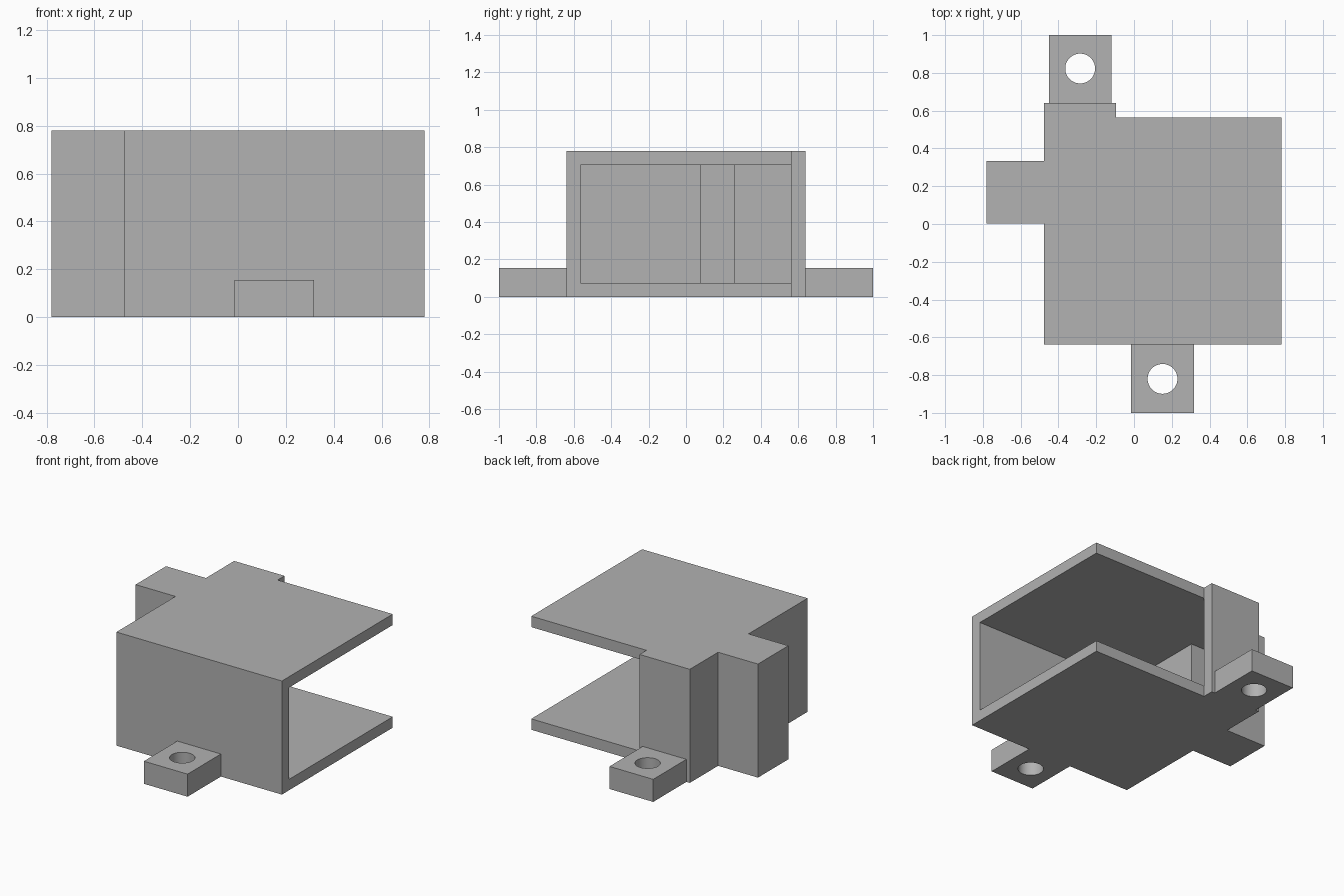
import bpy, bmesh

cube = bpy.data.objects.get("Cube")
if cube:
    bpy.data.objects.remove(cube, do_unlink=True)

grey = bpy.data.materials.new("mid_grey")
grey.use_nodes = True
colour = (0.445, 0.445, 0.445, 1)
grey.diffuse_color = colour
grey.node_tree.nodes["Principled BSDF"].inputs["Base Color"].default_value = colour

WALL = 0.075
HEIGHT = 0.78
TAB_HEIGHT = 0.155


def prism(name, outline, z0, z1):
    """Extrude a plan outline between two heights."""
    bm = bmesh.new()
    face = bm.faces.new([bm.verts.new((x, y, z0)) for x, y in outline])
    top = bmesh.ops.extrude_face_region(bm, geom=[face])["geom"]
    verts = [v for v in top if isinstance(v, bmesh.types.BMVert)]
    bmesh.ops.translate(bm, verts=verts, vec=(0, 0, z1 - z0))
    bmesh.ops.recalc_face_normals(bm, faces=bm.faces)
    mesh = bpy.data.meshes.new(name)
    bm.to_mesh(mesh)
    bm.free()
    mesh.materials.append(grey)
    obj = bpy.data.objects.new(name, mesh)
    bpy.context.collection.objects.link(obj)
    return obj


def cut(target, cutter):
    """Subtract a cutter, apply the result and drop the cutter."""
    cutter.hide_render = True
    mod = target.modifiers.new("cut", 'BOOLEAN')
    mod.operation = 'DIFFERENCE'
    mod.solver = 'EXACT'
    mod.object = cutter
    bpy.ops.object.select_all(action='DESELECT')
    bpy.context.view_layer.objects.active = target
    target.select_set(True)
    bpy.ops.object.modifier_apply(modifier=mod.name)
    bpy.data.objects.remove(cutter, do_unlink=True)


# Housing: main box, side bay and short back wall in one outline
left, right, front, back = -0.477, 0.78, -0.638, 0.64
rim, wall_end = back - WALL, -0.095
bay_x, bay_y0, bay_y1 = -0.78, 0.003, 0.333
housing = prism("housing", [
    (left, front), (right, front), (right, rim), (wall_end, rim),
    (wall_end, back), (left, back), (left, bay_y1), (bay_x, bay_y1),
    (bay_x, bay_y0), (left, bay_y0)], 0, HEIGHT)

# Cavity: open at the right end and along the back, reaching into the bay
inner = left + WALL
cavity = prism("cavity_cutter", [
    (inner, front + WALL), (right + 0.1, front + WALL),
    (right + 0.1, back + 0.1), (wall_end, back + 0.1), (wall_end, rim),
    (inner, rim), (inner, bay_y1 - WALL), (bay_x + WALL, bay_y1 - WALL),
    (bay_x + WALL, bay_y0 + WALL), (inner, bay_y0 + WALL)],
    WALL, HEIGHT - WALL)
cut(housing, cavity)


# Mounting tabs with a round screw hole
def mounting_tab(name, x, y0, y1, hole_y):
    half = 0.166
    tab = prism(name, [(x - half, y0), (x + half, y0),
                       (x + half, y1), (x - half, y1)], 0, TAB_HEIGHT)
    bpy.ops.mesh.primitive_cylinder_add(vertices=48, radius=0.079, depth=1,
                                        location=(x, hole_y, 0))
    drill = bpy.context.object
    drill.data.materials.append(grey)
    cut(tab, drill)
    bpy.ops.object.shade_smooth_by_angle()


mounting_tab("front_mounting_tab", 0.151, -1, front, -0.82)
mounting_tab("back_mounting_tab", -0.285, back, 1, 0.823)
